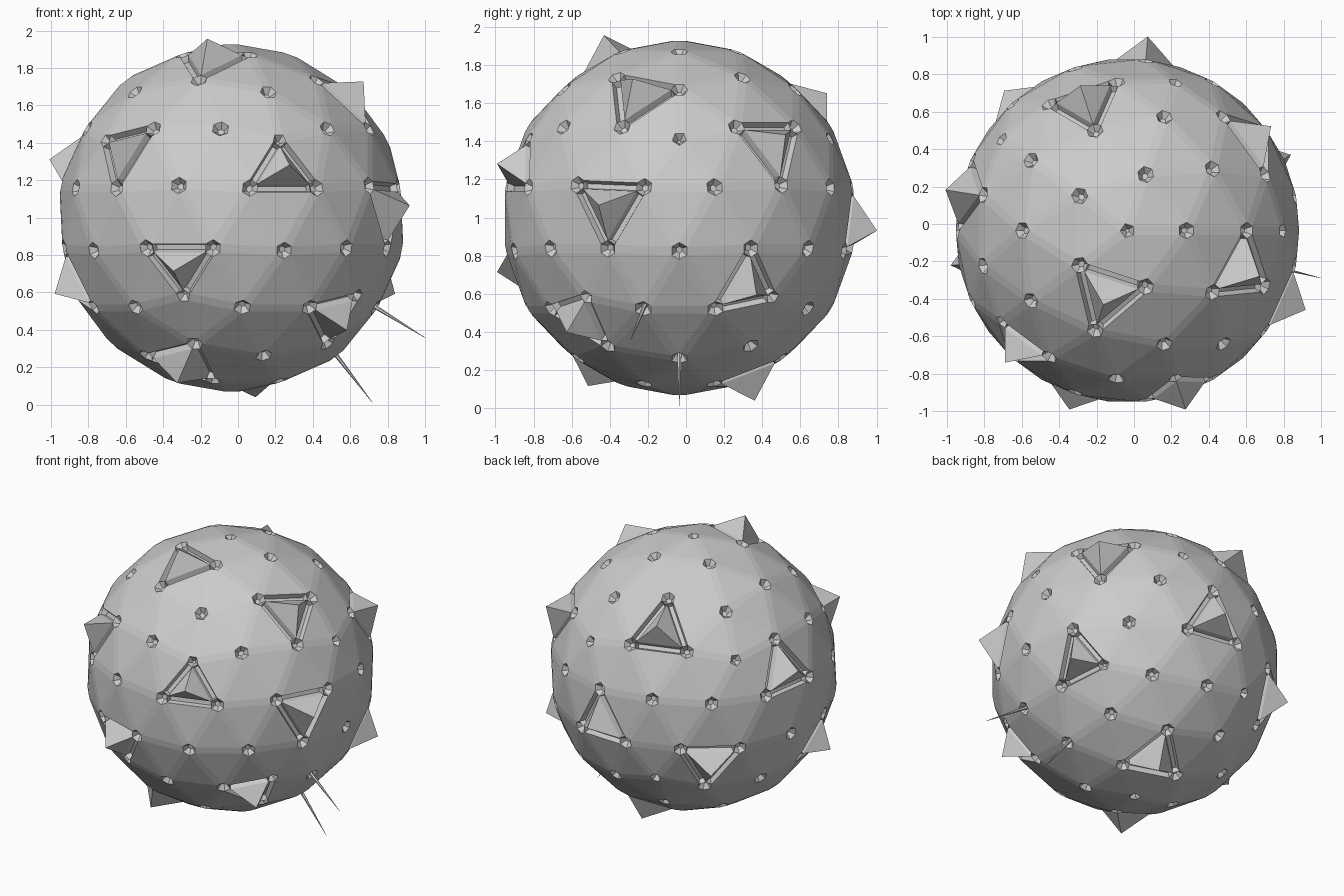
import bpy, bmesh, math
from mathutils import Vector

if "Cube" in bpy.data.objects:
    bpy.data.objects.remove(bpy.data.objects["Cube"])

CENTRE = Vector((-0.035, -0.035, 0.998))
R = 0.937

# Directions of the triangular panels that carry a grooved frame and a pyramid
PANELS = [(.29, -.91, .26), (-.6, -.71, .38), (-.3, -.91, -.25), (.58, -.58, -.57),
          (-.26, -.47, -.84), (-.12, -.37, .92), (.65, -.23, .72), (.92, -.39, .05),
          (-.91, -.19, -.38), (-.24, .73, .65), (.73, .53, .43), (-.93, .24, .28),
          (.1, .99, -.05), (-.65, .71, -.29), (.82, .41, -.39), (.12, .45, -.88)]
# Directions of the two thin antennae
ANTENNAE = [(.835, -.19, -.516), (.6, 0, -.8)]


def closest(faces, direction):
    d = Vector(direction).normalized()
    return max(faces, key=lambda f: f.calc_center_median().normalized().dot(d))


def sink(bm, face, border, depth):
    """Inset a face and push its floor inward."""
    normal = face.normal.copy()
    bmesh.ops.inset_individual(bm, faces=[face], thickness=border, depth=0)
    for v in face.verts:
        v.co -= normal * depth


def add_object(name, bm):
    mesh = bpy.data.meshes.new(name)
    bm.to_mesh(mesh)
    bm.free()
    obj = bpy.data.objects.new(name, mesh)
    obj.location = CENTRE
    bpy.context.collection.objects.link(obj)
    return obj


# Geodesic ball: icosahedron with every edge cut in three, edges chamfered
bm = bmesh.new()
bmesh.ops.create_icosphere(bm, subdivisions=1, radius=R)
bmesh.ops.subdivide_edges(bm, edges=bm.edges[:], cuts=2, use_grid_fill=True)
for v in bm.verts:
    v.co = v.co.normalized() * R
bmesh.ops.bevel(bm, geom=bm.edges[:], offset=0.023, offset_type='OFFSET',
                segments=1, profile=0.5, affect='EDGES')
bm.normal_update()

nodes = [f for f in bm.faces if len(f.verts) > 4]
triangles = [f for f in bm.faces if len(f.verts) == 3]
panels = {closest(triangles, d) for d in PANELS}
grooves = {g for p in panels for e in p.edges for g in e.link_faces if len(g.verts) == 4}
spike_dirs = [closest(nodes, d).calc_center_median().normalized() for d in ANTENNAE]

# Pits at the nodes, grooves along the panel frames
for f in nodes:
    sink(bm, f, 0.028, 0.035)
for f in grooves:
    sink(bm, f, 0.014, 0.035)

# Pyramids on the framed panels
for f in panels:
    apex = f.calc_center_median().normalized() * 1.045
    poked = bmesh.ops.poke(bm, faces=[f])
    poked["verts"][0].co = apex
bm.normal_update()
add_object("geodesic_shell", bm)

# Antennae: thin radial needles
for i, d in enumerate(spike_dirs):
    bm = bmesh.new()
    start, end = 0.88, 1.243
    bmesh.ops.create_cone(bm, cap_ends=True, segments=6, radius1=0.013,
                          radius2=0.001, depth=end - start)
    rot = d.to_track_quat('Z', 'Y')
    for v in bm.verts:
        v.co = rot @ v.co + d * (start + end) / 2
    add_object(f"antenna_{i + 1}", bm)
